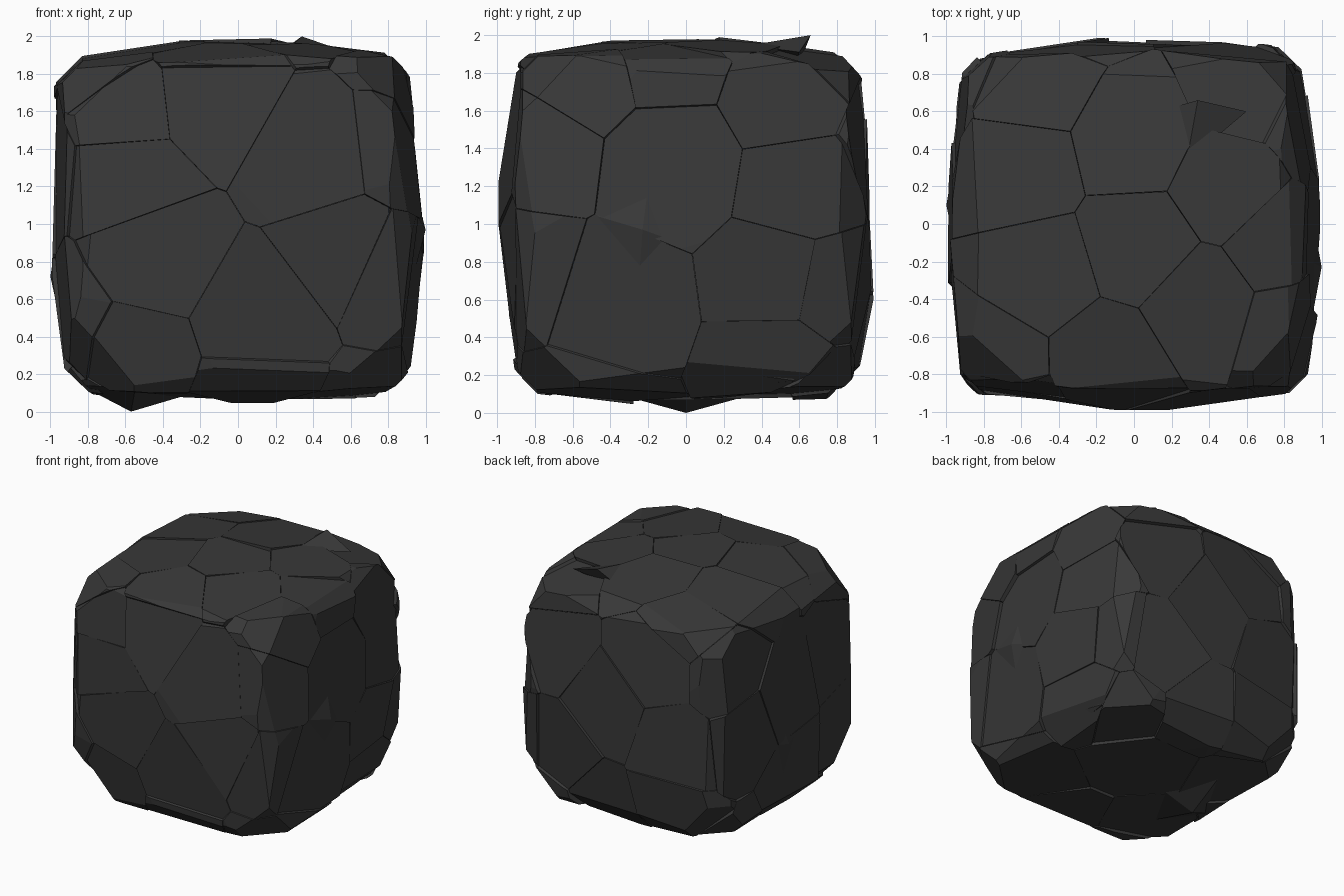
import bpy, bmesh, random
from mathutils import Vector
from itertools import product

if "Cube" in bpy.data.objects:
    bpy.data.objects.remove(bpy.data.objects["Cube"])

random.seed(5)

stone = bpy.data.materials.new("charcoal stone")
stone.diffuse_color = (0.04, 0.04, 0.04, 1)
stone.use_nodes = True
stone.node_tree.nodes["Principled BSDF"].inputs["Base Color"].default_value = stone.diffuse_color

# each bulging side: axis, sign, reach, bulge, facet centres in the two in-plane axes
SIDES = {
    "front": (1, -1, .957, .12, [(.42, .36), (-.15, .68), (-.62, .62), (-.60, .25), (-.45, -.17), (-.57, -.72),
                                 (.12, -.50), (.58, -.15), (.80, -.25)]),
    "back": (1, 1, .97, .12, [(.55, .45), (.50, -.40), (.05, .10), (-.35, .50), (-.55, -.10), (-.50, -.70),
                              (.1, -.78)]),
    "right": (0, 1, .96, .13, [(-.08, .32), (-.38, -.42), (-.80, .40), (.63, .20), (.55, .68), (.77, -.35),
                               (.50, -.30), (.50, -.72), (-.55, .80)]),
    "left": (0, -1, .975, .09, [(.70, .50), (.58, -.05), (.10, .15), (-.55, .30), (.0, -.60), (-.70, -.50)]),
    "top": (2, 1, .97, .13, [(.0, .45), (-.62, .30), (.50, .20), (-.50, -.28), (.35, -.42), (.03, -.12),
                             (-.15, -.72), (.62, .72), (-.55, .75), (.78, -.1), (-.75, -.72)]),
    "bottom": (2, -1, .93, .07, [(.1, .2), (.62, -.5), (-.5, -.45), (-.62, .5), (.1, -.75), (.65, .65)]),
}


def surface_facet(axis, sign, reach, bulge, uv):
    """Point and outward normal on a gently domed side."""
    others = [a for a in range(3) if a != axis]
    co, n = Vector(), Vector()
    co[axis], n[axis] = sign * (reach - bulge * (uv[0] ** 2 + uv[1] ** 2)), sign
    for a, t in zip(others, uv):
        co[a], n[a] = t, 2 * bulge * t + random.uniform(-.03, .03)
    return co, n.normalized()


def slice_off(bm, co, no):
    """Remove everything beyond a plane and cap the cut."""
    if not any((v.co - co).dot(no) > 1e-5 for v in bm.verts):
        return
    res = bmesh.ops.bisect_plane(bm, geom=bm.verts[:] + bm.edges[:] + bm.faces[:], dist=1e-5,
                                 plane_co=co, plane_no=no, clear_outer=True)
    rim = [e for e in res["geom_cut"] if isinstance(e, bmesh.types.BMEdge) and e.is_valid and len(e.link_faces) < 2]
    if len(rim) > 2:
        bmesh.ops.contextual_create(bm, geom=rim)


def finish(name, bm):
    bmesh.ops.recalc_face_normals(bm, faces=bm.faces[:])
    mesh = bpy.data.meshes.new(name)
    bm.to_mesh(mesh)
    bm.free()
    mesh.materials.append(stone)
    ob = bpy.data.objects.new(name, mesh)
    ob.location.z = 1
    bpy.context.collection.objects.link(ob)


# chamfers along the twelve edges and eight corners, slightly uneven per chunk
CHAMFERS = [Vector(d) for d in product((-1, 0, 1), repeat=3) if any(d)]
LIMIT = {1: .992, 2: 1.71, 3: 2.30}


def chamfer(bm, inset=0, jitter=0):
    for d in CHAMFERS:
        count = round(d.length_squared)
        n = d.normalized()
        far = LIMIT[count] / d.length - inset
        tilt = Vector()
        if count > 1:
            far += random.uniform(-jitter, jitter) - (.03 if d.z < 0 else 0)
            tilt = Vector([random.uniform(-jitter, jitter) for _ in range(3)])
        slice_off(bm, n * far, (n + tilt * 3).normalized())


facets = [(side, *surface_facet(*spec[:4], uv)) for side, spec in SIDES.items() for uv in spec[4]]

# solid core that closes the cracks
core = bmesh.new()
bmesh.ops.create_cube(core, size=2.2)
for _, p, n in facets:
    slice_off(core, p - n * .035, n)
chamfer(core, .03)
finish("stone_core", core)

# split chunks: one cell around each facet centre, capped by its own plane
for side in SIDES:
    shell = bmesh.new()
    for i, (s, p, n) in enumerate(facets):
        if s != side:
            continue
        chunk = bmesh.new()
        bmesh.ops.create_cube(chunk, size=2.2)
        for j, (_, q, _) in enumerate(facets):
            if j != i:
                d = (q - p).normalized()
                slice_off(chunk, (p + q) / 2 - d * .001, d)
        slice_off(chunk, p + n * random.uniform(-.01, .01), n)
        slice_off(chunk, p - n * .35, -n)
        # neighbouring sides trim the chunk where it wraps over an edge
        for t, q, m in facets:
            if t != side and abs(m.dot(n)) < .7 and (q - p).length < .9:
                slice_off(chunk, q + m * .012, m)
        chamfer(chunk, 0, .015)
        tmp = bpy.data.meshes.new("tmp")
        chunk.to_mesh(tmp)
        chunk.free()
        shell.from_mesh(tmp)
        bpy.data.meshes.remove(tmp)
    finish(side + "_chunks", shell)

# loose flakes that stick out of the faces
FLAKES = {
    "top_flake": [(.28, .33, .945), (.2, .62, .90), (.34, .66, 1.0), (.6, .6, .91), (.3, .58, .86)],
    "bottom_bump": [(-.57, 0, -1.0), (-.82, -.1, -.87), (-.3, 0, -.92), (-.5, .4, -.89), (-.55, -.4, -.89),
                    (-.5, 0, -.8)],
    "left_ridge": [(-1.0, .1, -.28), (-.95, .2, .05), (-.93, .1, -.6), (-.95, .4, -.2), (-.94, -.2, -.2),
                   (-.8, .1, -.2)],
    "right_ridge": [(1.0, -.23, -.03), (.94, -.2, .2), (.93, -.25, -.3), (.94, .1, -.15), (.93, -.6, .08),
                    (.8, -.2, 0)],
}
for name, pts in FLAKES.items():
    bm = bmesh.new()
    bmesh.ops.convex_hull(bm, input=[bm.verts.new(p) for p in pts])
    finish(name, bm)
